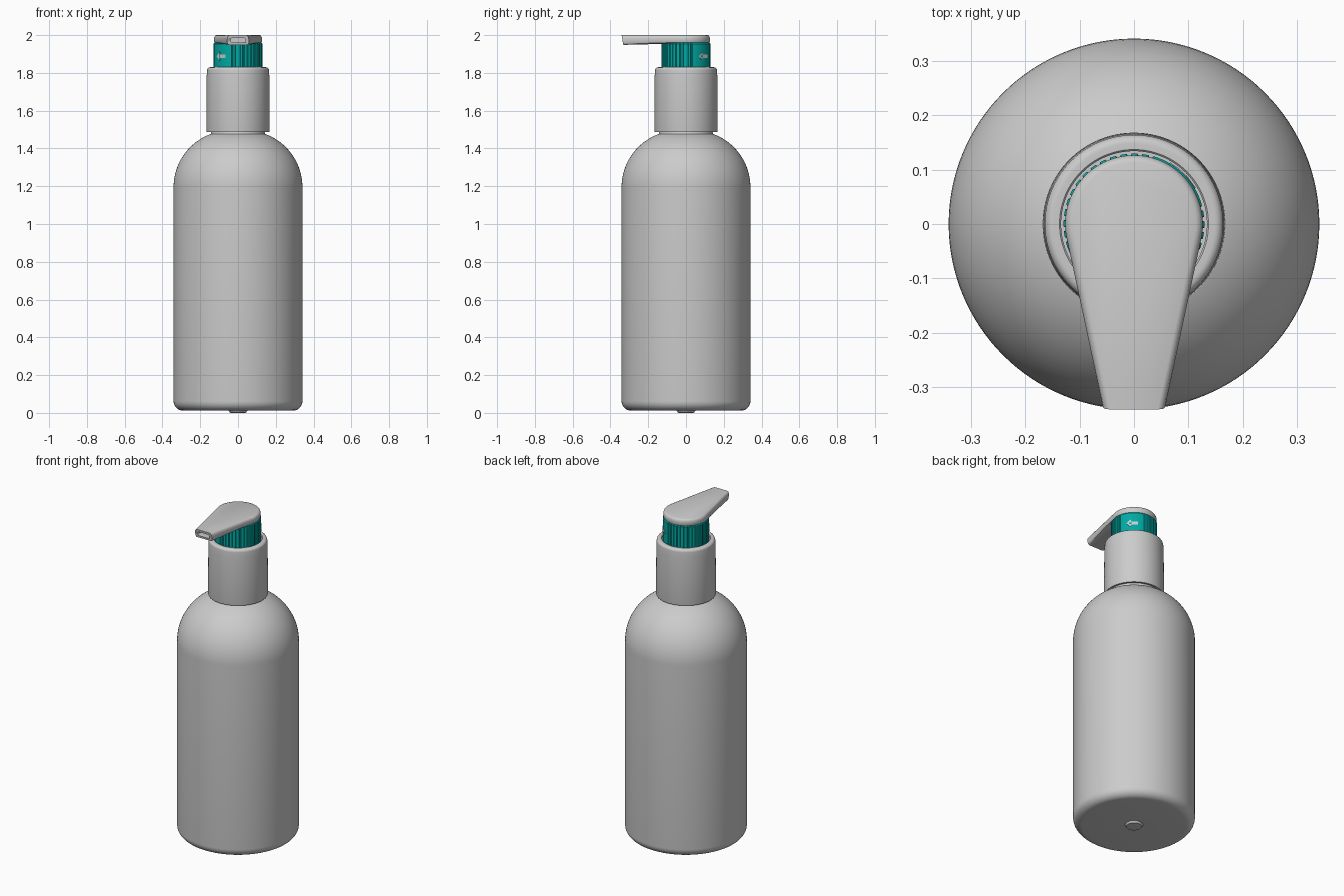
import bpy, bmesh
from math import sin, cos, pi, radians, asin, acos, atan2, hypot

if "Cube" in bpy.data.objects:
    bpy.data.objects.remove(bpy.data.objects["Cube"])


def loft(name, rings, caps=True, closed=False):
    """Skin a stack of equal-length point rings."""
    bm = bmesh.new()
    vs = [[bm.verts.new(p) for p in r] for r in rings]
    n = len(vs[0])
    pairs = list(zip(vs, vs[1:])) + ([(vs[-1], vs[0])] if closed else [])
    for a, b in pairs:
        for i in range(n):
            j = (i + 1) % n
            bm.faces.new((a[i], a[j], b[j], b[i]))
    if caps and not closed:
        bm.faces.new(vs[0][::-1])
        bm.faces.new(vs[-1])
    bmesh.ops.recalc_face_normals(bm, faces=bm.faces)
    me = bpy.data.meshes.new(name)
    bm.to_mesh(me)
    bm.free()
    ob = bpy.data.objects.new(name, me)
    bpy.context.collection.objects.link(ob)
    bpy.ops.object.select_all(action='DESELECT')
    ob.select_set(True)
    bpy.context.view_layer.objects.active = ob
    bpy.ops.object.shade_smooth_by_angle(angle=radians(35))
    return ob


def lathe(name, profile, closed=False, n=128):
    rings = [[(r * cos(2 * pi * i / n), r * sin(2 * pi * i / n), z) for i in range(n)]
             for r, z in profile]
    return loft(name, rings, closed=closed)


def arc(cx, cz, r, a0, a1, n):
    return [(cx + r * cos(radians(a0 + (a1 - a0) * i / n)),
             cz + r * sin(radians(a0 + (a1 - a0) * i / n))) for i in range(n + 1)]


# Bottle: small moulding nub, rounded base, domed shoulder, neck
lathe("bottle",
      [(0.03, 0.0), (0.042, 0.001), (0.05, 0.012)]
      + arc(0.291, 0.062, 0.05, -90, 0, 8)
      + arc(0.041, 1.195, 0.3, 0, 70, 20)
      + [(0.14, 1.49), (0.14, 1.78)])

# Collar: open-bottomed sleeve with a rounded top lip
lathe("collar",
      [(0.155, 1.487), (0.167, 1.487), (0.168, 1.492), (0.166, 1.78)]
      + arc(0.148, 1.814, 0.016, 0, 90, 6)
      + [(0.137, 1.83), (0.134, 1.827), (0.134, 1.79), (0.155, 1.78)], closed=True)

# Ribbed teal lock ring, smooth around the two arrows
teal = bpy.data.materials.new("teal")
teal.diffuse_color = (0.0, 0.40, 0.37, 1)
teal.use_nodes = True
teal.node_tree.nodes["Principled BSDF"].inputs["Base Color"].default_value = teal.diffuse_color


def ring_outline(z, inset=0.0):
    pts = []
    for i in range(360):
        off = abs((i - 45 + 90) % 180 - 90)
        groove = off > 27 and i % 9 in (3, 4, 5)
        r = 0.1295 - inset - (0.005 if groove else 0)
        pts.append((r * cos(radians(i)), r * sin(radians(i)), z))
    return pts


lock = loft("lock_ring", [ring_outline(1.79), ring_outline(1.954), ring_outline(1.96, 0.005)])
lock.data.materials.append(teal)

# Raised arrows wrapped on the ring
ARROW = [(-0.033, 0), (-0.006, 0.024), (-0.006, 0.010), (0.014, 0.010), (0.033, 0.010),
         (0.033, -0.010), (0.014, -0.010), (-0.006, -0.010), (-0.006, -0.024)]
for side, deg in (("back", 45), ("front", 225)):
    loft("arrow_" + side,
         [[(r * cos(radians(deg) + u / 0.13), r * sin(radians(deg) + u / 0.13), 1.888 + v)
           for u, v in ARROW] for r in (0.124, 0.1315)])

# Pump head: round cap tapering into a flat spout
TIP_Y, TIP_X, R = -0.341, 0.057, 0.1265


def head_outline(inset, t):
    """t = 0 at underside, 1 at top."""
    r, tx = R - inset, TIP_X - inset
    ty = TIP_Y + 0.009 * (1 - t)
    # tangent point from spout corner to the round cap
    a_end = atan2(ty, tx) + acos(r / hypot(tx, ty))
    n = 64
    pts = []
    for i in range(n + 1):
        a = a_end + (pi - 2 * a_end) * i / n
        pts.append((r * cos(a), r * sin(a)))
    jx, jy = pts[-1]
    left = [(jx + (-tx - jx) * k / 8, jy + (ty - jy) * k / 8) for k in range(1, 9)]
    pts += left + [(-x, y) for x, y in left[::-1]]
    out = []
    for x, y in pts:
        s = min(1, max(0, (-y - 0.13) / 0.21))
        bottom = 1.957 - 0.009 * s
        out.append((x, y, bottom + (2.0 - bottom) * t))
    return out


head = loft("pump_head", [head_outline(i, t) for i, t in (
    (0.008, 0), (0.003, 0.06), (0.0, 0.2), (0.0, 0.62), (0.002, 0.8), (0.006, 0.93), (0.013, 1))])


# Nozzle opening cut into the spout tip
def slot(y):
    return [(sx * 0.030 + 0.010 * cos(radians(a)), y, 1.973 + sz * 0.002 + 0.010 * sin(radians(a)))
            for sx, sz, a0 in ((1, 1, 0), (-1, 1, 90), (-1, -1, 180), (1, -1, 270))
            for a in (a0, a0 + 30, a0 + 60, a0 + 90)]


cutter = loft("nozzle_cutter", [slot(-0.40), slot(-0.25)])
cutter.hide_render = True
cutter.hide_viewport = True
cut = head.modifiers.new("nozzle", 'BOOLEAN')
cut.operation = 'DIFFERENCE'
cut.solver = 'EXACT'
cut.object = cutter
